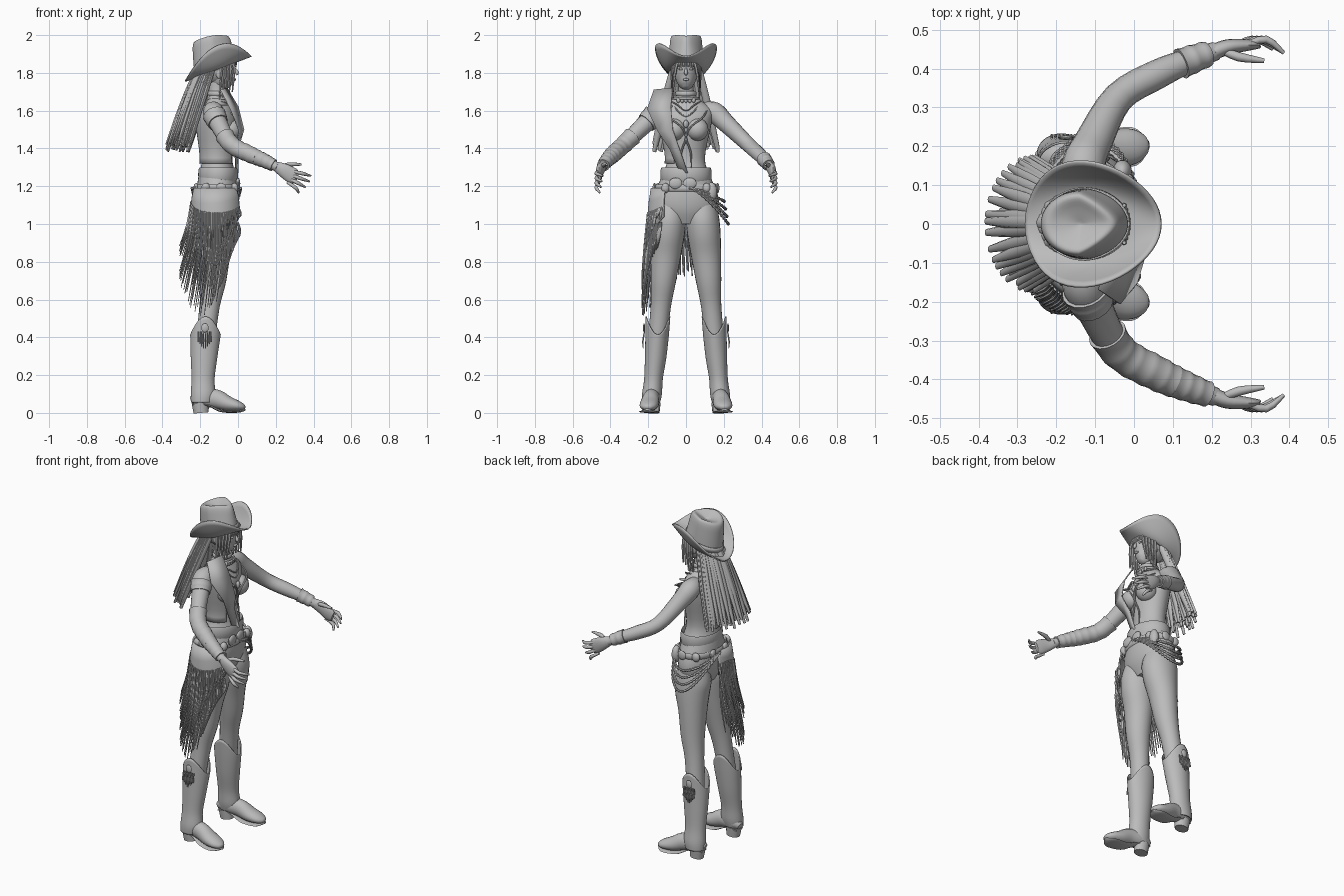
import bpy, bmesh, random
from math import sin, cos, pi, radians, sqrt
from mathutils import Vector

random.seed(4)
cube = bpy.data.objects.get("Cube")
if cube:
    bpy.data.objects.remove(cube, do_unlink=True)

grey = bpy.data.materials.new("neutral grey")
grey.use_nodes = True
grey.diffuse_color = (0.5, 0.5, 0.5, 1)
grey.node_tree.nodes["Principled BSDF"].inputs["Base Color"].default_value = grey.diffuse_color
X, Z = Vector((1, 0, 0)), Vector((0, 0, 1))
SIDES = ((1, "left"), (-1, "right"))


def circle(count):
    return [2 * pi * k / count for k in range(count)]


def smooth(keys, steps):
    """Pass an even spline through tuples of any length."""
    out, last = [], len(keys) - 1
    for i in range(last):
        before, start, end, after = [keys[max(0, min(last, i + k))] for k in (-1, 0, 1, 2)]
        for t in (s / steps for s in range(steps)):
            row = []
            for a, b, c, d in zip(before, start, end, after):
                row.append(b + t * ((c - a) + t * (2*a - 5*b + 4*c - d + t * (3*b - a - 3*c + d))) / 2)
            out.append(row)
    return out + [list(keys[-1])]


def sweep(keys, ref=Z, sides=16, steps=4):
    """Elliptical tube through (x, y, z, side radius, up radius) keys."""
    points, rows = smooth(keys, steps), []
    for i, p in enumerate(points):
        before, after = points[max(0, i - 1)], points[min(len(points) - 1, i + 1)]
        along = (Vector(after[:3]) - Vector(before[:3])).normalized()
        side = ref.cross(along).normalized()
        up = along.cross(side)
        rows.append([Vector(p[:3]) + side * p[3] * cos(q) + up * p[4] * sin(q) for q in circle(sides)])
    return rows


def column(keys, sides=24):
    """Upright body on the centre line from (x, z, half width, half depth) keys."""
    return sweep([(x, 0, z, width, depth) for x, z, width, depth in keys], X, sides)


def cord(radius, *points, flat=1.0, ref=X, sides=6, steps=3):
    """Strand that is thinner at its start and tapers at its end."""
    last = len(points) - 1
    sizes = [radius * (.7 if i == 0 else .5 if i == last else 1) for i in range(last + 1)]
    return sweep([(*p, r, r * flat) for p, r in zip(points, sizes)], ref, sides, steps)


def ball(centre, size, n=14):
    """Ellipsoid rows around a centre."""
    rows = []
    for v in (pi * (j + .05) / (n + .1) for j in range(n + 1)):
        units = [(sin(v) * cos(u), sin(v) * sin(u), cos(v)) for u in circle(n)]
        rows.append([Vector(c + s * k for c, s, k in zip(centre, size, unit)) for unit in units])
    return rows


def hoop(x, z, depth, width, radius, height):
    """Flat band running round the body."""
    angles = circle(40) + [2 * pi]
    return sweep([(x + depth * cos(a), width * sin(a), z, radius, height) for a in angles], Z, 8, 1)


def part(name, *grids, closed=True, thick=0.0):
    bm = bmesh.new()
    for rows in grids:
        verts = [[bm.verts.new(p) for p in row] for row in rows]
        n = len(verts[0])
        for a, b in zip(verts, verts[1:]):
            for j in range(n if closed else n - 1):
                k = (j + 1) % n
                bm.faces.new((a[j], a[k], b[k], b[j]))
        if closed and not thick:
            bm.faces.new(verts[0][::-1])
            bm.faces.new(verts[-1])
    bmesh.ops.recalc_face_normals(bm, faces=bm.faces)
    mesh = bpy.data.meshes.new(name)
    bm.to_mesh(mesh)
    bm.free()
    mesh.materials.append(grey)
    mesh.polygons.foreach_set("use_smooth", [True] * len(mesh.polygons))
    mesh.set_sharp_from_angle(angle=radians(50))
    obj = bpy.data.objects.new(name, mesh)
    bpy.context.collection.objects.link(obj)
    if thick:
        shell = obj.modifiers.new("thickness", "SOLIDIFY")
        shell.thickness, shell.offset = thick, 0


# Torso, neck and bust
torso = [(-.11, z, width, depth) for z, width, depth in (
    (1, .09, .07), (1.07, .165, .1), (1.15, .17, .11), (1.25, .13, .1), (1.35, .1, .08),
    (1.53, .135, .1), (1.6, .14, .08), (1.65, .085, .055), (1.69, .045, .045), (1.76, .04, .045))]
part("torso", column(torso, 32))
part("bust", *[ball((-.04, s * .06, 1.5), (.06, .06, .06)) for s, label in SIDES])

# Head with face details
part("head", column([(-.05, 1.72, .015, .015), (-.06, 1.735, .035, .045), (-.08, 1.77, .055, .07),
                     (-.095, 1.82, .06, .085), (-.1, 1.87, .06, .085), (-.1, 1.91, .03, .04)]))
part("nose", column([(-.015, 1.825, .005, .004), (-.005, 1.8, .01, .01), (-.01, 1.79, .006, .005)], 10))
part("lips", ball((-.017, 0, 1.765), (.007, .017, .007)))
part("eyes", *[ball((-.022, s * .027, 1.82), (.008, .013, .006)) for s, label in SIDES])
part("ears", *[ball((-.1, s * .064, 1.8), (.018, .008, .03)) for s, label in SIDES])

# Hair cap, long back locks, side locks and bangs
part("hair_cap", ball((-.12, 0, 1.83), (.09, .075, .09), 20))
locks = []
for layer in range(3):
    for i in range(19):
        f = radians(10 * i - 90 + random.uniform(-4, 4))
        length = random.uniform(.43, .48)
        locks.append(cord(.018, *[(-.12 - .14*t - (.07 + .05*sqrt(t) - .035*layer*t) * cos(f),
                                   (.06 + .11*t) * sin(f), 1.86 - length*t) for t in (0, .25, .6, 1)],
                          flat=.6, sides=8, steps=4))
for s, label in SIDES:
    for i in range(5):
        x = -.02 - .017 * i
        locks.append(cord(.008, (x - .01, s * (.035 + .008*i), 1.88), (x, s * (.055 + .005*i), 1.82),
                          (x - .01, s * .07, 1.7 - .01*i)))
for i in range(9):
    y = .012 * (i - 4)
    x = -.012 - 6*y*y
    locks.append(cord(.007, (-.025, y, 1.88), (x, y, 1.855), (x, y, 1.83)))
part("hair_locks", *locks)


# Hat: tilted curled brim, creased crown and band
def tilt(x):
    return 1.862 + .38 * x


def brim_point(t, a):
    wide = 1 - .2 * cos(a) * t
    x = -.12 + .015*t + (.09 + .085*t) * cos(a)
    return Vector((x, (.075 + .083*t) * sin(a) * wide, tilt(x) + .125 * (t * sin(a))**2))


def crown_point(size, h, a):
    x = -.12 - .022*h + .108 * size * cos(a)
    pinch = 1 - .45 * h * max(0, cos(a))
    return Vector((x, .09 * size * sin(a) * pinch, tilt(x) * (1 - h) + h * (2 - 2 * (x + .1)**2)))


ring = circle(48)
part("hat_brim", [[brim_point(t / 8, a) for a in ring] for t in range(9)], thick=.007)
profile = smooth([(1, 0), (1, .2), (.97, .6), (.92, .9), (.78, 1), (.45, .92), (.02, .82)], 4)
part("hat_crown", [[crown_point(size, h, a) for a in ring] for size, h in profile])
part("hat_band", [[crown_point(1.03, h, a) for a in ring] for h in (.1, .26)], thick=.004)

# Arms, hands and cuffs
for s, label in SIDES:
    def flip(*points):
        return [(p[0], s * p[1], *p[2:]) for p in points]

    arm = [(x, s * y, z, r, r) for x, y, z, r in (
        (-.125, .09, 1.6, .045), (-.13, .15, 1.59, .056), (-.105, .21, 1.535, .049), (-.04, .325, 1.425, .04),
        (.06, .385, 1.37, .038), (.14, .42, 1.335, .031), (.21, .445, 1.3, .024))]
    part(label + "_arm", sweep(arm))
    hand = [sweep(flip((.2, .44, 1.305, .02, .026), (.24, .455, 1.285, .02, .037), (.29, .46, 1.255, .015, .042),
                       (.315, .46, 1.245, .01, .03)))]
    for i in range(4):
        z, tip = 1.28 - .02*i, 1.255 - .03*i
        hand.append(cord(.01, *flip((.285 - .008*i, .46, z), (.34 - .012*i, .475, (z + tip) / 2),
                                    (.385 - .007*i*i, .44 + .005*i, tip)), ref=Z, sides=8))
    hand.append(cord(.012, *flip((.22, .45, 1.3), (.27, .43, 1.315), (.335, .42, 1.315)), ref=Z, sides=8))
    part(label + "_hand", *hand)
    path = smooth(arm, 8)
    spans = [(38, 46)] if s > 0 else [(11, 17), (21, 37), (36, 46)]
    cuffs = []
    for first, end in spans:
        swell = [.006 + .002 * (k % 3 == 0) for k in range(end - first)]
        cuffs.append(sweep([(*p[:3], p[3] + g, p[4] + g) for p, g in zip(path[first:end], swell)], steps=2))
    part(label + "_cuffs", *cuffs)

# Legs and boots
for s, label in SIDES:
    def leg_y(z):
        return s * (.19 - .1 * z)

    def foot_y(x):
        return s * (.2 + .13 * x)

    part(label + "_leg", sweep([(x, leg_y(z), z, min(r, .088), r) for z, x, r in (
        (1.12, -.11, .08), (1.03, -.11, .105), (.95, -.11, .1), (.84, -.12, .08), (.7, -.13, .067),
        (.57, -.15, .054), (.4, -.17, .05))], X, 24))
    # Scalloped shaft that peaks at both sides
    shaft = smooth([(.415, -.172, .078, .095), (.37, -.175, .074, .04), (.29, -.18, .067, 0),
                    (.18, -.185, .058, 0), (.1, -.185, .062, 0), (.055, -.19, .055, 0)], 4)
    part(label + "_boot_shaft", [[Vector((x + r * cos(a), leg_y(z) + .8 * r * sin(a), z + wave * sin(a)**2))
                                  for a in ring] for z, x, r, wave in shaft], thick=.006)
    part(label + "_boot_foot", sweep([(x, foot_y(x), z, width, height) for x, z, width, height in (
        (-.247, .065, .02, .02), (-.2, .08, .042, .045), (-.12, .075, .043, .05), (-.055, .05, .05, .04),
        (0, .037, .045, .027), (.03, .03, .025, .015), (.038, .028, .005, .005))], sides=20))
    part(label + "_boot_sole", sweep([(x, foot_y(x), z, width, .006) for x, z, width in (
        (-.24, .045, .03), (-.16, .042, .035), (-.09, .01, .046), (0, .007, .05), (.038, .018, .01))], sides=12))
    part(label + "_boot_heel", sweep([(-.2, foot_y(-.2), .055, .04, .046), (-.195, foot_y(-.2), 0, .034, .04)], X))
    tassels = [ball((-.175, s * .222, .45), (.02, .006, .024), 8)]
    for i in range(8):
        x = -.212 + .01 * i
        tassels.append(cord(.004, (x, s * .22, .43), (x, s * .228, .38), (x, s * .226, .335 + .012 * abs(i - 3.5))))
    part(label + "_boot_tassels", *tassels)


# Hip wrap and fringe hanging over the right leg
def wrap(degrees, z, flare):
    a = radians(degrees)
    return Vector((-.115 + .125 * flare * cos(a), -.055 + .137 * flare * sin(a), z))


arc = range(-210, -24, 5)
part("hip_wrap", [[wrap(d, z - .14 * t * max(0, sin(radians(-d - 20))), flare) for d in arc]
                  for t, z, flare in ((0, 1.19, .93), (.3, 1.15, 1.02), (.7, 1.1, 1.07), (1, 1.05, 1.06))],
     closed=False, thick=.008)
ends = smooth([(.86,), (.7,), (.54,), (.52,), (.62,), (.7,), (.72,)], 9)
fringe = []
for layer in range(2):
    for i, (end,) in enumerate(ends):
        d = -30 - 3.3*i + random.uniform(-1, 1)
        low = end + random.uniform(0, .06) + .13 * layer
        top = 1.04 + .08 * layer - .06 * max(0, sin(radians(-d)))
        back = 1 + max(0, -cos(radians(d))) / 2
        root, middle, tip = wrap(d, top, 1.08), wrap(d, (top + low) / 2, 1.09 + .1*back), wrap(d, low, 1.1 + .2*back)
        tip.x -= .02 + .05 * max(0, cos(radians(d)))
        tip.y = max(tip.y, -.245)
        fringe.append(cord(.006, root, middle, tip, flat=.7))
part("hip_fringe", *fringe)

# Waistband, plated hip belt, buckle and chains on the left hip
part("waistband", hoop(-.105, 1.262, .1, .13, .006, .036))
part("hip_belt", hoop(-.11, 1.19, .112, .163, .007, .018))
plates = [radians(d) for d in range(40, 340, 40)]
part("belt_plates", *[ball((-.11 + .119 * cos(a), .17 * sin(a), 1.19),
                           (.006 + .022 * abs(sin(a)), .006 + .022 * abs(cos(a)), .027), 10) for a in plates])
part("buckle", *[ball((0, y, 1.215), (.012, .036, .03)) for y in (-.055, .02)])
chains = []
for i in range(4):
    drop, out = .07 + .04*i, .188 + .007*i
    links = [(pi * k / 60, .005 + .004 * (k % 2)) for k in range(61)]
    chains.append(sweep([(-.115 + .128 * cos(a), out * sin(a) + .015, 1.19 - drop * max(0, sin(a))**1.5, r, r)
                         for a, r in links], Z, 6, 1))
part("hip_chains", *chains)
part("side_pouch", ball((-.03, .135, 1.17), (.025, .03, .05)))

# Vest half, broad lapel and corset trim
vest = [key for key in smooth(torso, 4) if 1.3 < key[1] < 1.63]
part("vest", [[Vector((x + (depth + .01) * cos(a), -(width + .008) * sin(a), z))
               for a in (radians(d) for d in range(35, 186, 6))] for x, z, width, depth in vest],
     closed=False, thick=.006)
part("lapel", [[Vector((x, y, z)), Vector((x - .3*w, y - w, z - .1*w))] for x, y, z, w in (
    (-.06, -.07, 1.72, .1), (0, -.08, 1.62, .125), (.03, -.07, 1.5, .08), (0, -.035, 1.4, .05),
    (0, .01, 1.27, .04))], closed=False, thick=.007)
part("corset_trim", *[cord(.005, (-.06, s * .11, 1.6), (0, s * .085, 1.56), (.012, s * .03, 1.52), (-.005, 0, 1.46),
                           (-.014, s * .025, 1.38), (-.008, s * .03, 1.28)) for s, label in SIDES])

# Choker, necklaces and pendant
part("neck_jewelry", hoop(-.105, 1.69, .05, .05, .006, .013), hoop(-.1, 1.665, .06, .063, .006, .007),
     *[cord(.004, (-.09, -.08, 1.65), (-.03, -.045, low + .03), (-.015, 0, low), (-.03, .045, low + .03),
            (-.09, .08, 1.65), ref=Z) for low in (1.6, 1.57)],
     *[ball((-.045 - 3*y*y, y, 1.655), (.008, .01, .014), 8) for y in (-.04, -.02, 0, .02, .04)],
     ball((0, 0, 1.53), (.012, .014, .022), 8))
